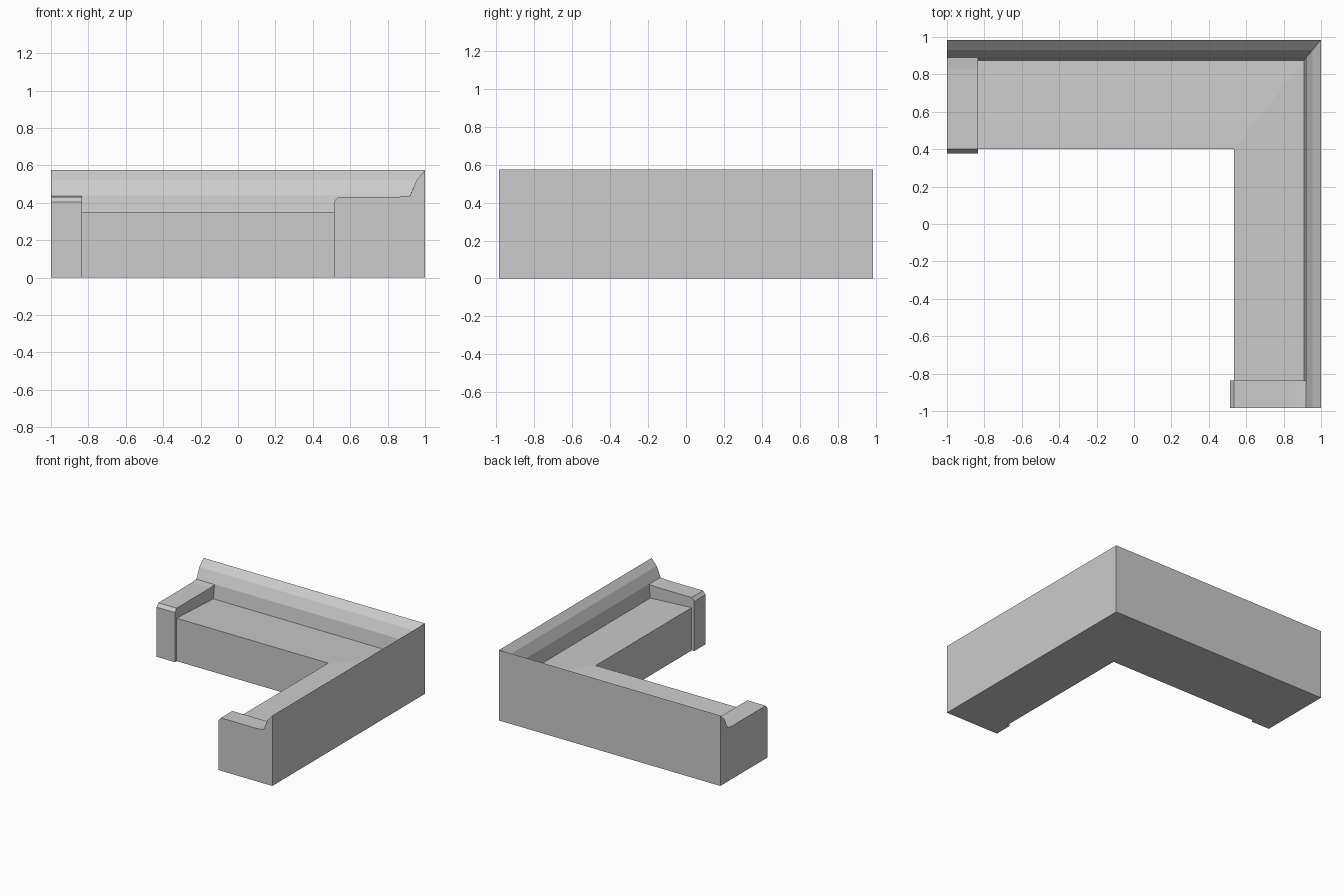
import bpy, bmesh

if "Cube" in bpy.data.objects:
    bpy.data.objects.remove(bpy.data.objects["Cube"])

X_OUT, Y_OUT = 1.0, 0.985
ARM_X, ARM_Y = -0.835, -0.838      # inner planes of the two arms

# Cross-sections: (depth from the outer back plane, height)
def seat_profile(depth, a, b, c):
    return [(0, 0), (0, 0.575), (a, 0.522), (b, 0.44), (c, 0.327),
            (depth, 0.35), (depth, 0)]

def arm_profile(depth, a, b):
    return [(0, 0), (0, 0.575), (a, 0.522), (b, 0.438), (b + 0.06, 0.432),
            (depth, 0.432), (depth + 0.022, 0.405), (depth + 0.022, 0)]

def loft(name, sections, capped):
    """Join matching closed sections into one flat-faced shell."""
    bm = bmesh.new()
    rings = [[bm.verts.new(p) for p in s] for s in sections]
    n = len(rings[0])
    for r, s in zip(rings, rings[1:]):
        for i in range(n):
            j = (i + 1) % n
            bm.faces.new((r[i], r[j], s[j], s[i]))
    if capped:
        bm.faces.new(rings[0])
        bm.faces.new(rings[-1])
    bmesh.ops.recalc_face_normals(bm, faces=bm.faces)
    mesh = bpy.data.meshes.new(name)
    bm.to_mesh(mesh)
    bm.free()
    obj = bpy.data.objects.new(name, mesh)
    bpy.context.collection.objects.link(obj)
    # Keep the outward direction right on the open-ended shell too
    return obj

def on_back(profile, x):
    return [(x, Y_OUT - d, z) for d, z in profile]

def on_side(profile, y):
    return [(X_OUT - d, y, z) for d, z in profile]

# L-shaped seat and backrest, mitred at the corner
back = seat_profile(0.585, 0.055, 0.095, 0.11)
side = seat_profile(0.465, 0.045, 0.08, 0.09)
corner = [(X_OUT - dx, Y_OUT - dy, z) for (dx, z), (dy, _) in zip(side, back)]
loft("corner_seat", [on_back(back, ARM_X), corner, on_side(side, ARM_Y)], False)

# Arm blocks with the end of the backrest
back_arm = arm_profile(0.585, 0.055, 0.095)
side_arm = arm_profile(0.465, 0.045, 0.08)
loft("left_arm", [on_back(back_arm, -X_OUT), on_back(back_arm, ARM_X)], True)
loft("front_arm", [on_side(side_arm, -Y_OUT), on_side(side_arm, ARM_Y)], True)
